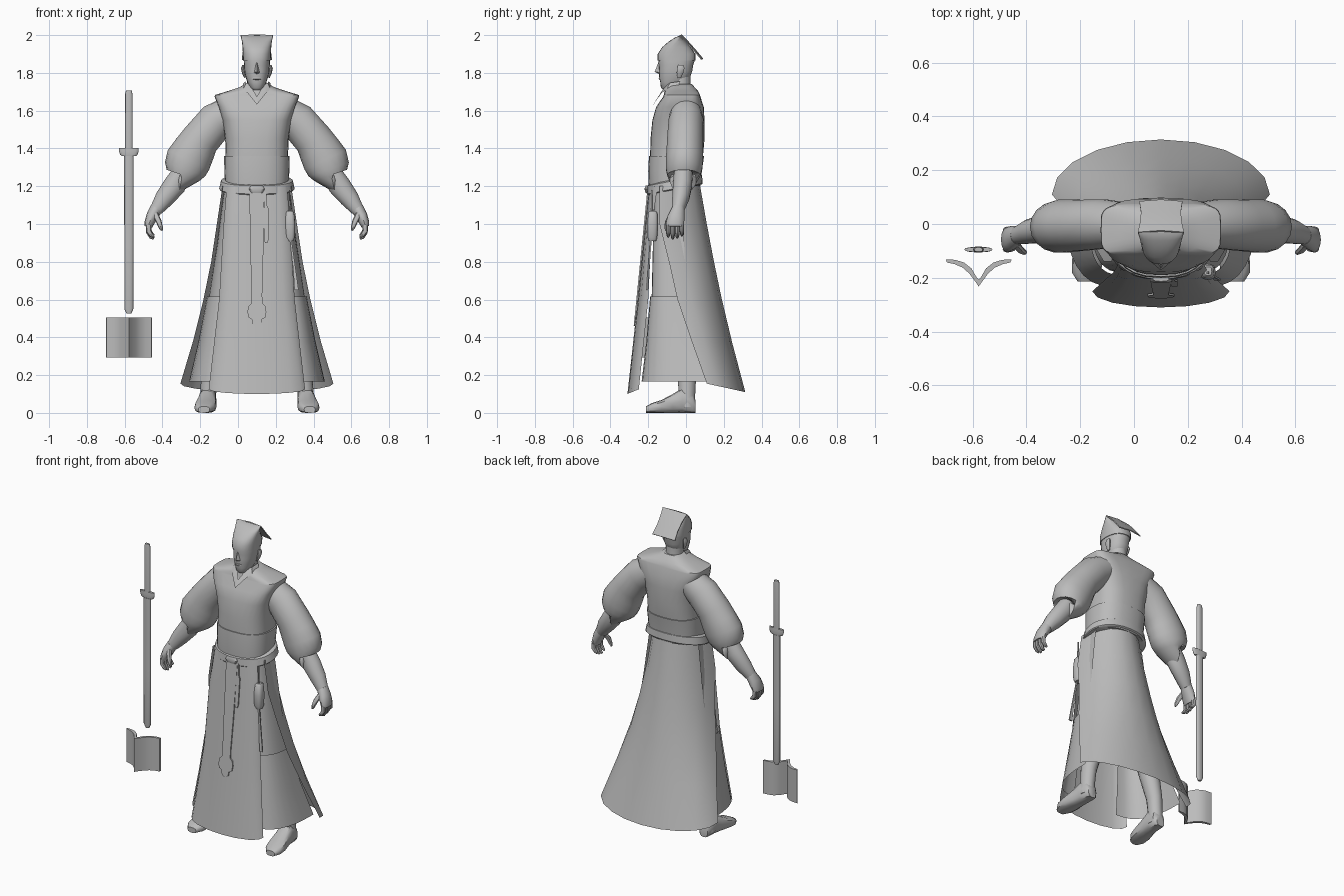
import bpy, bmesh, math
from mathutils import Vector as V

CX = 0.1  # the figure stands a little right of the middle
mat = bpy.data.materials.new("plain grey")
mat.diffuse_color = (0.5, 0.5, 0.5, 1)


def finish(name, bm, x=CX, mirror=False):
    bmesh.ops.recalc_face_normals(bm, faces=bm.faces)
    me = bpy.data.meshes.new(name)
    bm.to_mesh(me)
    bm.free()
    me.materials.append(mat)
    ob = bpy.data.objects.new(name, me)
    bpy.context.collection.objects.link(ob)
    ob.location.x = x
    if mirror:
        ob.modifiers.new("mirror", 'MIRROR')
    return ob


def grid(bm, rows, closed=False, caps=False):
    """Skin rows of points with quads."""
    vs = [[bm.verts.new(p) for p in r] for r in rows]
    n = len(rows[0])
    for a, b in zip(vs, vs[1:]):
        for i in range(n if closed else n - 1):
            j = (i + 1) % n
            bm.faces.new((a[i], a[j], b[j], b[i]))
    if caps:
        bm.faces.new(vs[0])
        bm.faces.new(vs[-1])


def ring(c, u, v, n=16, e=2.0):
    pts = []
    for i in range(n):
        a = 2 * math.pi * i / n
        s, k = math.sin(a), math.cos(a)
        pts.append(V(c) + V(u) * math.copysign(abs(k) ** (2 / e), k)
                   + V(v) * math.copysign(abs(s) ** (2 / e), s))
    return pts


def stack(name, rows, e=2.0, n=20, caps=True, tilt=0, x=CX):
    """Horizontal oval sections: z, centre y, half width, half depth, optional squareness."""
    bm = bmesh.new()
    grid(bm, [ring((0, cy, z), (rx, 0, 0), (0, ry, tilt), n, sq[0] if sq else e)
              for z, cy, rx, ry, *sq in rows], True, caps)
    return finish(name, bm, x)


def limb(bm, pts, n=12, caps=True):
    """Tube through x, y, z, half width, half depth."""
    rows = []
    for i, p in enumerate(pts):
        t = V(pts[min(i + 1, len(pts) - 1)][:3]) - V(pts[max(i - 1, 0)][:3])
        u = V((-t.z, 0, t.x)).normalized()
        rows.append(ring(p[:3], u * p[3], (0, p[4], 0), n))
    grid(bm, rows, True, caps)


def plate(name, outline, path, thick=0.008, x=CX):
    """Thin strip that follows a front surface; outline holds z, half width, offset x."""
    bm = bmesh.new()
    rows = [[(o - w, path(z), z), (o + w, path(z), z),
             (o + w, path(z) + thick, z), (o - w, path(z) + thick, z)] for z, w, o in outline]
    grid(bm, rows, True, True)
    return finish(name, bm, x)


# vest with pointed shoulders
stack("vest", [(1.2, -.06, .162, .13), (1.36, -.05, .165, .14), (1.45, -.045, .168, .143),
               (1.55, -.04, .183, .138, 3), (1.62, -.032, .203, .126, 4), (1.675, -.022, .224, .098, 5),
               (1.683, -.022, .222, .096, 5), (1.705, -.025, .15, .088, 3), (1.725, -.03, .09, .075),
               (1.74, -.03, .066, .062)], 2.6, 28)
stack("waist_wrap", [(1.2, -.06, .168, .137), (1.28, -.058, .172, .142), (1.36, -.05, .174, .146)], 2.5, 24)
stack("belt", [(1.182, -.06, .196, .143), (1.187, -.06, .2, .148), (1.23, -.06, .19, .145),
               (1.237, -.06, .178, .135)], 2.2, 28, True, .028)
# crossed collar bands
bm = bmesh.new()
for s in (1, -1):
    grid(bm, [[(s * .062, -.03, 1.755), (s * .072, -.035, 1.745), (s * .074, -.04, 1.73)],
              [(s * .058, -.082, 1.748), (s * .062, -.092, 1.735), (s * .072, -.1, 1.715)],
              [(s * .035, -.103, 1.735), (s * .034, -.125, 1.708), (s * .046, -.134, 1.69)],
              [(0, -.142, 1.675), (0, -.16, 1.655), (0, -.172, 1.632)]])
finish("collar", bm)

# puffed sleeves, forearms and hands
bm = bmesh.new()
limb(bm, [(.13, .0, 1.6, .085, .08), (.215, .0, 1.545, .1, .093), (.297, -.005, 1.45, .102, .096),
          (.33, -.006, 1.395, .112, .098), (.362, -.008, 1.34, .121, .1), (.38, -.01, 1.29, .113, .097),
          (.39, -.012, 1.258, .092, .088), (.4, -.015, 1.23, .066, .07), (.4, -.015, 1.26, .05, .05)], 18)
finish("sleeves", bm, mirror=True)
bm = bmesh.new()
limb(bm, [(.4, -.015, 1.27, .05, .05), (.435, -.018, 1.205, .06, .052), (.49, -.028, 1.135, .051, .046),
          (.533, -.042, 1.075, .035, .034)], 14)
finish("forearms", bm, mirror=True)
bm = bmesh.new()
limb(bm, [(.53, -.042, 1.085, .034, .034), (.553, -.052, 1.045, .032, .045),
          (.57, -.058, 1.005, .026, .048), (.574, -.058, .985, .02, .045)])
for i in range(4):
    y, l = -.094 + i * .024, (.055, .065, .06, .048)[i]
    limb(bm, [(.573, y, .995, .015, .012), (.573, y, .995 - l * .6, .014, .012),
              (.558, y, .995 - l, .011, .01), (.545, y, .987 - l, .006, .006)], 8)
limb(bm, [(.54, -.075, 1.055, .016, .014), (.52, -.098, 1.015, .015, .013),
          (.508, -.105, .98, .011, .01), (.503, -.105, .965, .005, .005)], 8)
finish("hands", bm, mirror=True)


# skirt panels as open cloth: edge z, middle z, half width, edge y, middle y
def panel(name, rows, n):
    bm = bmesh.new()
    out = []
    for ze, zm, w, ye, ym in rows:
        out.append([(w * math.sin(a), ye + (ym - ye) * math.cos(a), ze + (zm - ze) * math.cos(a))
                    for a in (math.pi * (i / n - .5) for i in range(n + 1))])
    grid(bm, out)
    finish(name, bm)


panel("back_skirt", [(1.2, 1.2, .182, -.14, .075), (1.0, 1.0, .212, -.14, .11), (.8, .8, .242, -.09, .148),
                     (.6, .6, .283, -.045, .19), (.38, .37, .338, .03, .245), (.155, .11, .405, .11, .314)], 10)
panel("front_skirt", [(1.2, 1.2, .16, -.15, -.195), (1.0, 1.0, .176, -.18, -.215),
                      (.6, .6, .2, -.2, -.255), (.125, .1, .255, -.25, -.31)], 8)


# rounded side panels under the outer skirt, upper layer tucked into the lower one
def side_panel(name, rows):
    bm = bmesh.new()
    grid(bm, [[(xf + (xo - xf) * math.sin(a) ** .75, yb + (yf - yb) * math.cos(a) ** .75, z)
               for a in (i * math.pi / 16 for i in range(8))] + [(xo, yb, z)]
              for z, xf, yf, xo, yb in rows])
    finish(name, bm, mirror=True)


side_panel("upper_side_skirts", [(1.2, .1, -.165, .172, -.02), (.9, .12, -.175, .21, -.01),
                                 (.6, .13, -.182, .256, .0)])
side_panel("lower_side_skirts", [(.615, .14, -.19, .264, .0), (.38, .15, -.21, .31, .05),
                                 (.165, .16, -.235, .36, .11)])

# legs and feet
bm = bmesh.new()
limb(bm, [(.12, -.03, .85, .06, .07), (.14, -.025, .7, .07, .075), (.18, -.015, .5, .06, .065),
          (.215, .0, .35, .058, .062), (.25, .005, .2, .045, .05), (.258, .005, .1, .042, .045),
          (.26, .005, .03, .045, .045)], 14)
grid(bm, [ring((x, y, h), (w, 0, 0), (0, 0, h), 12, 2.8) for x, y, w, h in
          [(.26, .05, .028, .035), (.258, .035, .042, .05), (.26, -.02, .046, .065), (.265, -.07, .05, .05),
           (.272, -.13, .058, .034), (.277, -.18, .054, .026), (.28, -.213, .03, .017)]], True, True)
finish("legs", bm, mirror=True)

# head with neck
stack("neck", [(1.65, -.025, .06, .06), (1.72, -.03, .052, .054), (1.8, -.03, .052, .055)], 2, 16)
stack("head", [(1.71, -.095, .022, .026), (1.722, -.085, .038, .048), (1.75, -.07, .05, .066),
               (1.78, -.06, .06, .083), (1.81, -.055, .066, .088), (1.84, -.053, .068, .091),
               (1.87, -.05, .07, .097), (1.9, -.048, .068, .095), (1.93, -.05, .05, .06)], 2.3, 20)
bm = bmesh.new()  # nose
grid(bm, [[(-.009, -.135, 1.855), (0, -.147, 1.855), (.009, -.135, 1.855)],
          [(-.012, -.138, 1.82), (0, -.16, 1.82), (.012, -.138, 1.82)],
          [(-.018, -.135, 1.802), (0, -.166, 1.805), (.018, -.135, 1.802)],
          [(-.012, -.135, 1.795), (0, -.145, 1.795), (.012, -.135, 1.795)]])
finish("nose", bm)
bm = bmesh.new()
limb(bm, [(.062, -.035, 1.775, .006, .01), (.07, -.032, 1.8, .009, .018),
          (.075, -.028, 1.825, .009, .021), (.072, -.028, 1.842, .005, .014)], 10)
finish("ears", bm, mirror=True)
bm = bmesh.new()
limb(bm, [(0, -.136, 1.762, .004, .004), (0, -.139, 1.767, .024, .006),
          (0, -.138, 1.775, .022, .006), (0, -.134, 1.78, .01, .004)], 10)
finish("lips", bm)

# cap that flares to a straight ridge, with a sloping back flap
stack("cap", [(1.865, -.05, .073, .1), (1.9, -.05, .074, .1), (1.935, -.051, .076, .076),
              (1.965, -.047, .079, .046), (1.985, -.04, .083, .022), (1.998, -.031, .086, .004)], 2.4, 24)
bm = bmesh.new()
rows = []
for y, z, w in [(-.03, 2.0, .086), (.005, 1.965, .078), (.045, 1.92, .074), (.085, 1.872, .08)]:
    rows.append([(-w, y, z), (0, y + .006, z + .004), (w, y, z),
                 (w, y - .004, z - .004), (0, y + .002, z), (-w, y - .004, z - .004)])
grid(bm, rows, True, True)
finish("cap_flap", bm)


# belt knot, hanging sash, short cord and pouch
def front(z):
    return -.203 - (1.2 - z) * .1


stack("belt_knot", [(1.165, -.205, .03, .008), (1.185, -.208, .042, .012), (1.205, -.205, .03, .008)], 2.5, 12)
plate("hanging_sash", [(1.17, .04, 0), (.8, .033, 0), (.62, .028, 0), (.58, .03, 0), (.565, .045, 0),
                       (.535, .05, 0), (.505, .045, 0), (.495, .026, 0), (.47, .022, 0), (.46, .012, 0)], front)
plate("short_cord", [(1.17, .004, .045), (1.1, .006, .047), (1.08, .012, .05), (.92, .012, .05),
                     (.9, .007, .05)], front)
stack("pouch", [(.91, -.178, .018, .02), (.93, -.178, .026, .026), (1.0, -.178, .028, .029),
                (1.06, -.176, .022, .024), (1.07, -.175, .014, .016)], 3, 14, x=CX + .175)
plate("pouch_cords", [(1.18, .003, .172), (1.07, .003, .175)], lambda z: -.185)
plate("pouch_tassel", [(.91, .004, .18), (.75, .007, .2), (.65, .011, .21)],
      lambda z: -.19 - (.91 - z) * .08)

# sheathed sword standing beside the figure
SX, SY = -.578, -.095
stack("scabbard", [(.525, SY, .012, .008), (.55, SY, .024, .012), (.9, SY, .024, .012),
                   (1.36, SY, .025, .012)], 2.4, 14, x=SX)
stack("sword_guard", [(1.36, SY, .038, .009), (1.367, SY, .046, .01), (1.385, SY, .052, .01),
                      (1.402, SY, .052, .009)], 2.4, 14, x=SX)
stack("sword_handle", [(1.4, SY, .02, .011), (1.69, SY, .019, .011), (1.708, SY, .015, .008)], 2.4, 14, x=SX)

# curved, folded sheet beside the figure
half = [(.0, -.232), (.012, -.215), (.035, -.184), (.06, -.162), (.09, -.149), (.118, -.143)]
inner = [(.0, -.207), (.008, -.198), (.027, -.165), (.055, -.143), (.088, -.133), (.122, -.132)]
loop = half + inner[::-1]
bm = bmesh.new()
grid(bm, [[(x, y, z) for x, y in loop] for z in (.292, .505)], True)
for z in (.292, .505):
    grid(bm, [[(x, y, z) for x, y in half], [(x, y, z) for x, y in inner]])
bmesh.ops.remove_doubles(bm, verts=bm.verts, dist=.0001)
finish("folded_sheet", bm, x=-.577, mirror=True)

# smooth shading with crisp edges
for ob in bpy.data.objects:
    ob.select_set(True)
bpy.context.view_layer.objects.active = bpy.data.objects["vest"]
bpy.ops.object.shade_smooth_by_angle(angle=math.radians(40))
